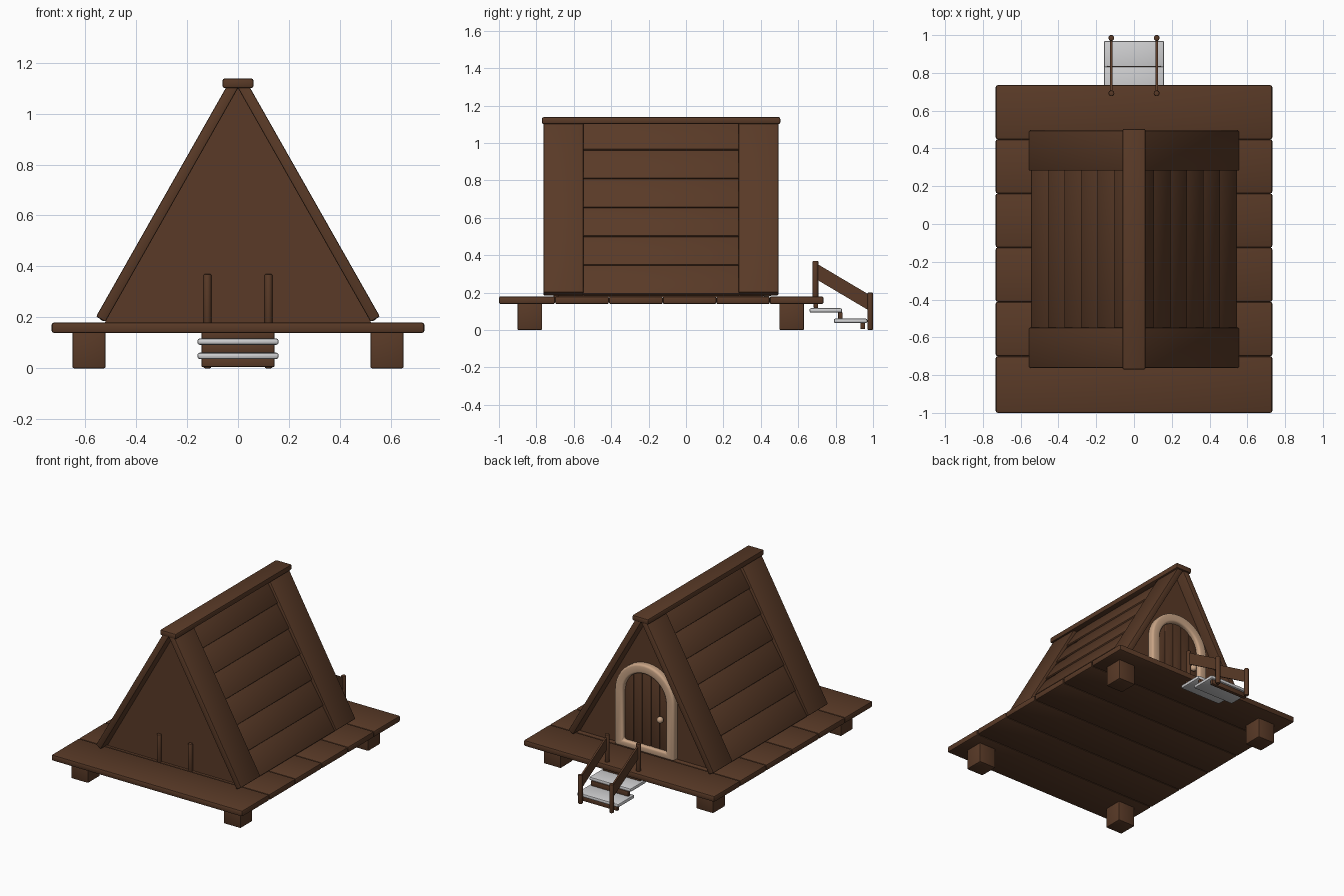
import bpy, bmesh, math
from mathutils import Matrix, Vector

if "Cube" in bpy.data.objects:
    bpy.data.objects.remove(bpy.data.objects["Cube"])


def material(name, rgb):
    m = bpy.data.materials.new(name)
    m.diffuse_color = (*rgb, 1)
    m.use_nodes = True
    m.node_tree.nodes["Principled BSDF"].inputs["Base Color"].default_value = m.diffuse_color
    return m


BROWN = material("dark brown wood", (0.100, 0.042, 0.020))
GREY = material("pale grey", (0.62, 0.62, 0.63))
BEIGE = material("beige", (0.58, 0.37, 0.235))


def finish(name, bm, mat, bevel=0.0, seg=2, matrix=None):
    """Bevel the hard edges, shade smooth by angle and link the object."""
    bmesh.ops.recalc_face_normals(bm, faces=bm.faces)
    if bevel:
        hard = [e for e in bm.edges if e.is_manifold and e.calc_face_angle() > 0.6]
        bmesh.ops.bevel(bm, geom=hard, offset=bevel, segments=seg, profile=0.5,
                        affect='EDGES', clamp_overlap=True)
    me = bpy.data.meshes.new(name)
    bm.to_mesh(me)
    bm.free()
    me.materials.append(mat)
    me.shade_smooth()
    me.set_sharp_from_angle(angle=math.radians(35))
    ob = bpy.data.objects.new(name, me)
    bpy.context.collection.objects.link(ob)
    if matrix:
        ob.matrix_world = matrix
    return ob


def box(name, x, y, z, mat=BROWN, bevel=0.006, matrix=None):
    """Box from (lo, hi) ranges."""
    bm = bmesh.new()
    size = [b - a for a, b in (x, y, z)]
    mid = [(a + b) / 2 for a, b in (x, y, z)]
    bmesh.ops.create_cube(bm, size=1, matrix=Matrix.Translation(mid) @ Matrix.Diagonal((*size, 1)))
    return finish(name, bm, mat, bevel, 2, matrix)


def prism(name, pts, axis, lo, hi, mat=BROWN, bevel=0.0):
    """Extrude a profile: (y, z) points along x, or (x, z) points along y."""
    bm = bmesh.new()
    put = (lambda p, d: (d, p[0], p[1])) if axis == 'x' else (lambda p, d: (p[0], d, p[1]))
    a = [bm.verts.new(put(p, lo)) for p in pts]
    b = [bm.verts.new(put(p, hi)) for p in pts]
    bm.faces.new(a)
    bm.faces.new(b[::-1])
    for i in range(len(pts)):
        j = (i + 1) % len(pts)
        bm.faces.new((a[i], a[j], b[j], b[i]))
    return finish(name, bm, mat, bevel)


def pole(name, x, y, z0, z1, r=0.0155):
    bm = bmesh.new()
    bmesh.ops.create_cone(bm, cap_ends=True, segments=16, radius1=r, radius2=r, depth=z1 - z0,
                          matrix=Matrix.Translation((x, y, (z0 + z1) / 2)))
    return finish(name, bm, BROWN, 0.006)


# deck boards and feet
cuts = [-1.0, -0.70, -0.412, -0.124, 0.162, 0.448, 0.735]
for i in range(6):
    box(f"deck_board_{i + 1}", (-0.732, 0.732), (cuts[i], cuts[i + 1]), (0.138, 0.18), bevel=0.01)
for s in (-1, 1):
    for y in (-0.835, 0.565):
        box("foot", sorted((s * 0.52, s * 0.65)), (y - 0.066, y + 0.066), (0, 0.15))

# triangular cabin body
A, B = Vector((0.525, 0.175)), Vector((0.0, 1.10))
prism("cabin_body", [(-A.x, A.y), (A.x, A.y), (B.x, B.y)], 'y', -0.685, 0.415)

# roof: edge trims and overlapping boards on both slopes
length = (B - A).length
slope = math.atan2(A.x, B.y - A.y)
normal = Vector((math.cos(slope), math.sin(slope)))


def roof_piece(name, s, t0, t1, y, thick, lift, tilt=0.0):
    c = A.lerp(B, (t0 + t1) / 2) + normal * (lift + thick / 2)
    h = (t1 - t0) * length / 2
    m = Matrix.Translation((s * c.x, 0, c.y)) @ Matrix.Rotation(-s * (slope + tilt), 4, 'Y')
    box(name, (-thick / 2, thick / 2), y, (-h, h), bevel=0.006, matrix=m)


for s, side in ((-1, "left"), (1, "right")):
    roof_piece(f"{side}_front_trim", s, 0.008, 1.0, (-0.762, -0.548), 0.042, 0)
    roof_piece(f"{side}_back_trim", s, 0.008, 1.0, (0.282, 0.494), 0.042, 0)
    for i in range(6):
        roof_piece(f"{side}_roof_board_{i + 1}", s, i / 6 + 0.006, (i + 1) / 6 + 0.01,
                   (-0.555, 0.29), 0.022, 0.001, 0.055)
box("ridge_cap", (-0.061, 0.061), (-0.77, 0.504), (1.10, 1.138), bevel=0.009)

# arched door frame
SPRING, FLOOR = 0.56, 0.18


def arch(r, bottom, n=20):
    curve = [(r * math.cos(math.pi * i / n), SPRING + r * math.sin(math.pi * i / n))
             for i in range(n + 1)]
    return [(r, bottom)] + curve + [(-r, bottom)]


bm = bmesh.new()
outer, inner = arch(0.228, FLOOR), arch(0.165, FLOOR + 0.045)
loops = [[bm.verts.new((x, y, z)) for x, z in pts]
         for pts, y in ((outer, 0.405), (outer, 0.46), (inner, 0.46), (inner, 0.405))]
for k in range(4):
    p, q = loops[k], loops[(k + 1) % 4]
    for i in range(len(p)):
        j = (i + 1) % len(p)
        bm.faces.new((p[i], p[j], q[j], q[i]))
finish("door_frame", bm, BEIGE, 0.014, 3)

# door planks following the arch, and the knob
R, N = 0.168, 5
for k in range(N):
    x0, x1 = -R + 2 * R * k / N, -R + 2 * R * (k + 1) / N
    xs = [x1 + (x0 - x1) * i / 6 for i in range(7)]
    top = [(x, SPRING + math.sqrt(max(R * R - x * x, 0))) for x in xs]
    prism(f"door_plank_{k + 1}", [(x0, FLOOR + 0.03), (x1, FLOOR + 0.03)] + top,
          'y', 0.405, 0.432, BROWN, 0.005)
bm = bmesh.new()
bmesh.ops.create_uvsphere(bm, u_segments=16, v_segments=10, radius=0.022,
                          matrix=Matrix.Translation((-0.12, 0.455, 0.44)))
finish("door_knob", bm, BEIGE)

# steps with risers
box("upper_step", (-0.16, 0.16), (0.66, 0.835), (0.092, 0.117), GREY, 0.01)
box("lower_step", (-0.16, 0.16), (0.79, 0.97), (0.036, 0.061), GREY, 0.01)
for y, z in ((0.695, (0.115, 0.145)), (0.825, (0.058, 0.095)), (0.945, (0.005, 0.04))):
    box("riser", (-0.143, 0.143), (y - 0.012, y + 0.012), z, bevel=0.004)

# handrails, with matching short poles at the front wall
for s in (-1, 1):
    x = s * 0.12
    pole("rail_upper_post", x, 0.692, 0.17, 0.37)
    pole("rail_lower_post", x, 0.985, 0.0, 0.2)
    pole("front_short_pole", x, -0.692, 0.17, 0.37)
    prism("handrail_board", [(0.69, 0.275), (0.985, 0.10), (0.985, 0.185), (0.69, 0.36)],
          'x', x - 0.006, x + 0.006)
